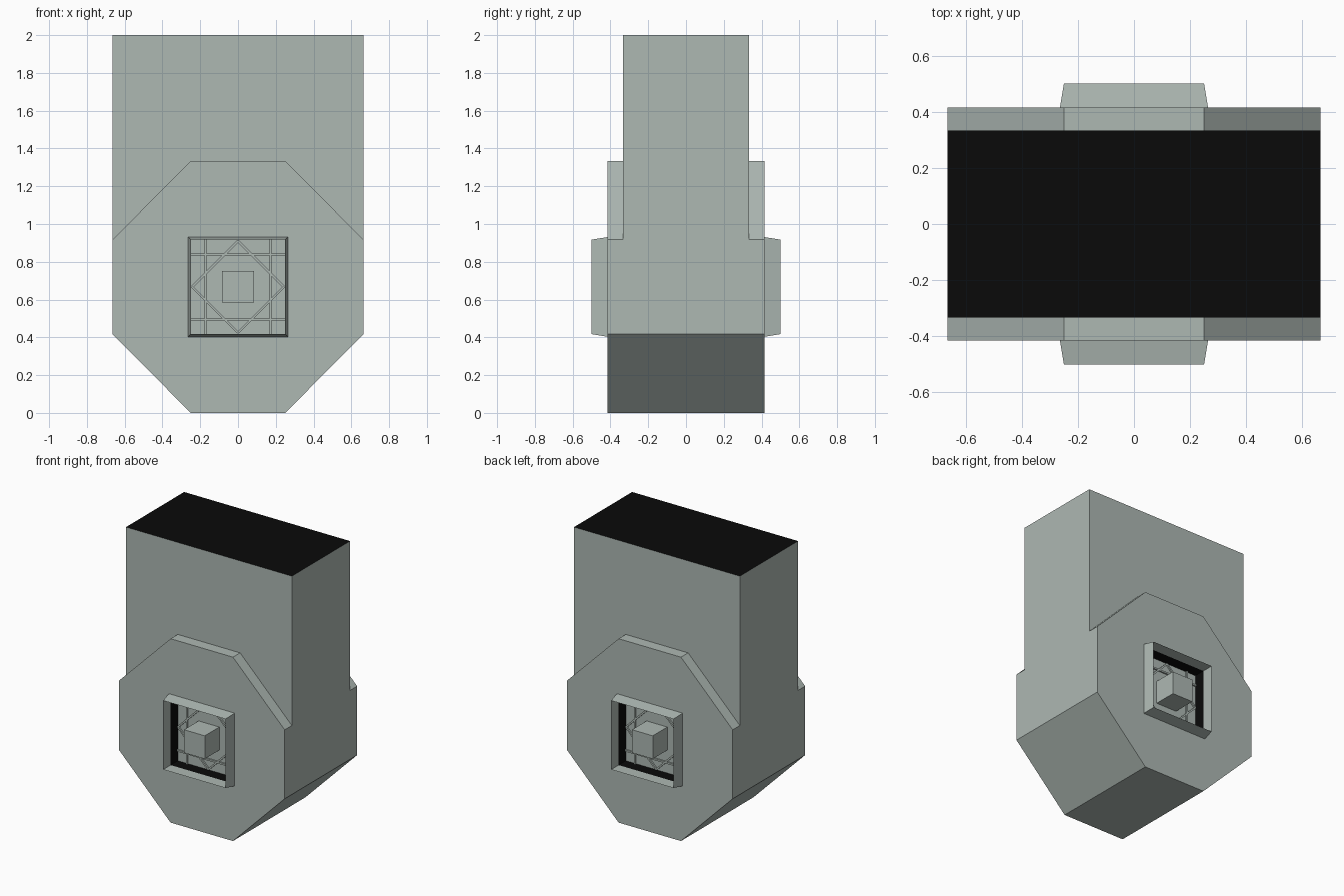
import bpy, bmesh, math
from mathutils import Matrix, Vector

if "Cube" in bpy.data.objects:
    bpy.data.objects.remove(bpy.data.objects["Cube"])


def material(name, col):
    m = bpy.data.materials.new(name)
    m.diffuse_color = (*col, 1)
    m.use_nodes = True
    m.node_tree.nodes["Principled BSDF"].inputs["Base Color"].default_value = m.diffuse_color
    return m


GREY = material("stone grey", (0.42, 0.48, 0.45))
BLACK = material("black", (0.003, 0.003, 0.003))

W, H, IN, OUT, TIP = 0.665, 0.25, 0.333, 0.415, 0.5   # half sizes
CZ = 0.667                                            # window centre height
OCT = [(-H, 0), (H, 0), (W, 0.417), (W, 0.917), (H, 1.333), (-H, 1.333), (-W, 0.917), (-W, 0.417)]


def square(h):
    return [(-h, CZ - h), (h, CZ - h), (h, CZ + h), (-h, CZ + h)]


def finish(name, bm):
    me = bpy.data.meshes.new(name)
    bm.to_mesh(me)
    bm.free()
    for m in (GREY, BLACK):
        me.materials.append(m)
    ob = bpy.data.objects.new(name, me)
    bpy.context.collection.objects.link(ob)
    return ob


def loop(bm, pts, y):
    return [bm.verts.new((x, y, z)) for x, z in pts]


def bridge(bm, a, b, mat=0, edges=None):
    n = len(a)
    for i in (range(n) if edges is None else edges):
        j = (i + 1) % n
        bm.faces.new((a[i], a[j], b[j], b[i])).material_index = mat


# Octagonal lower body with a square recess on front and back
bm = bmesh.new()
rims = []
for s in (-1, 1):
    rim = loop(bm, OCT, s * OUT)
    hole = loop(bm, square(H), s * OUT)
    floor = loop(bm, square(H), s * IN)
    lip = loop(bm, OCT, s * IN)
    for i in range(4):
        a, b, c = rim[2 * i], rim[2 * i + 1], rim[(2 * i + 2) % 8]
        f1 = [a, b, hole[(i + 1) % 4], hole[i]]
        f2 = [b, c, hole[(i + 1) % 4]]
        for f in (f1, f2):
            bm.faces.new(f if s < 0 else f[::-1])
    if s < 0:
        bridge(bm, hole, floor, 1)
        bm.faces.new(floor)
        bridge(bm, lip, rim, 0, (3, 4, 5))
    else:
        bridge(bm, floor, hole, 1)
        bm.faces.new(floor[::-1])
        bridge(bm, rim, lip, 0, (3, 4, 5))
    rims.append(rim)
bridge(bm, rims[1], rims[0], 0, (0, 1, 2, 6, 7))
finish("octagon_body", bm)

# Upper block with black top
bm = bmesh.new()
corners = [(-W, -IN), (W, -IN), (W, IN), (-W, IN)]
low = [bm.verts.new((x, y, 0.917)) for x, y in corners]
top = [bm.verts.new((x, y, 2.0)) for x, y in corners]
bridge(bm, low, top)
bm.faces.new(top).material_index = 1
finish("upper_block", bm)

for s, side in ((-1, "front"), (1, "back")):
    # Tapered window frame
    bm = bmesh.new()
    base = loop(bm, square(H + 0.014), s * OUT)
    tip = loop(bm, square(H), s * TIP)
    inner = loop(bm, square(H), s * OUT)
    bridge(bm, base, tip)
    bridge(bm, tip, inner)
    if s > 0:
        bmesh.ops.reverse_faces(bm, faces=bm.faces)
    finish(side + "_window_frame", bm)

    # Central cube
    bm = bmesh.new()
    bmesh.ops.create_cube(bm, size=0.167, matrix=Matrix.Translation((0, s * (IN + 0.0835), CZ)))
    finish(side + "_cube", bm)

    # Lattice bars: straight grid plus diamond
    bm = bmesh.new()
    bars = []
    for k in range(4):
        turn = Matrix.Rotation(k * math.pi / 2, 4, 'Y')
        bars.append((turn, 0.172, 2 * H))
        bars.append((turn @ Matrix.Rotation(math.pi / 4, 4, 'Y'), 0.172, 0.344))
    for turn, off, length in bars:
        m = (Matrix.Translation((0, s * (IN + 0.005), CZ)) @ turn
             @ Matrix.Translation((0, 0, off)) @ Matrix.Diagonal((length, 0.012, 0.012, 1)))
        bmesh.ops.create_cube(bm, size=1, matrix=m)
    finish(side + "_lattice", bm)
